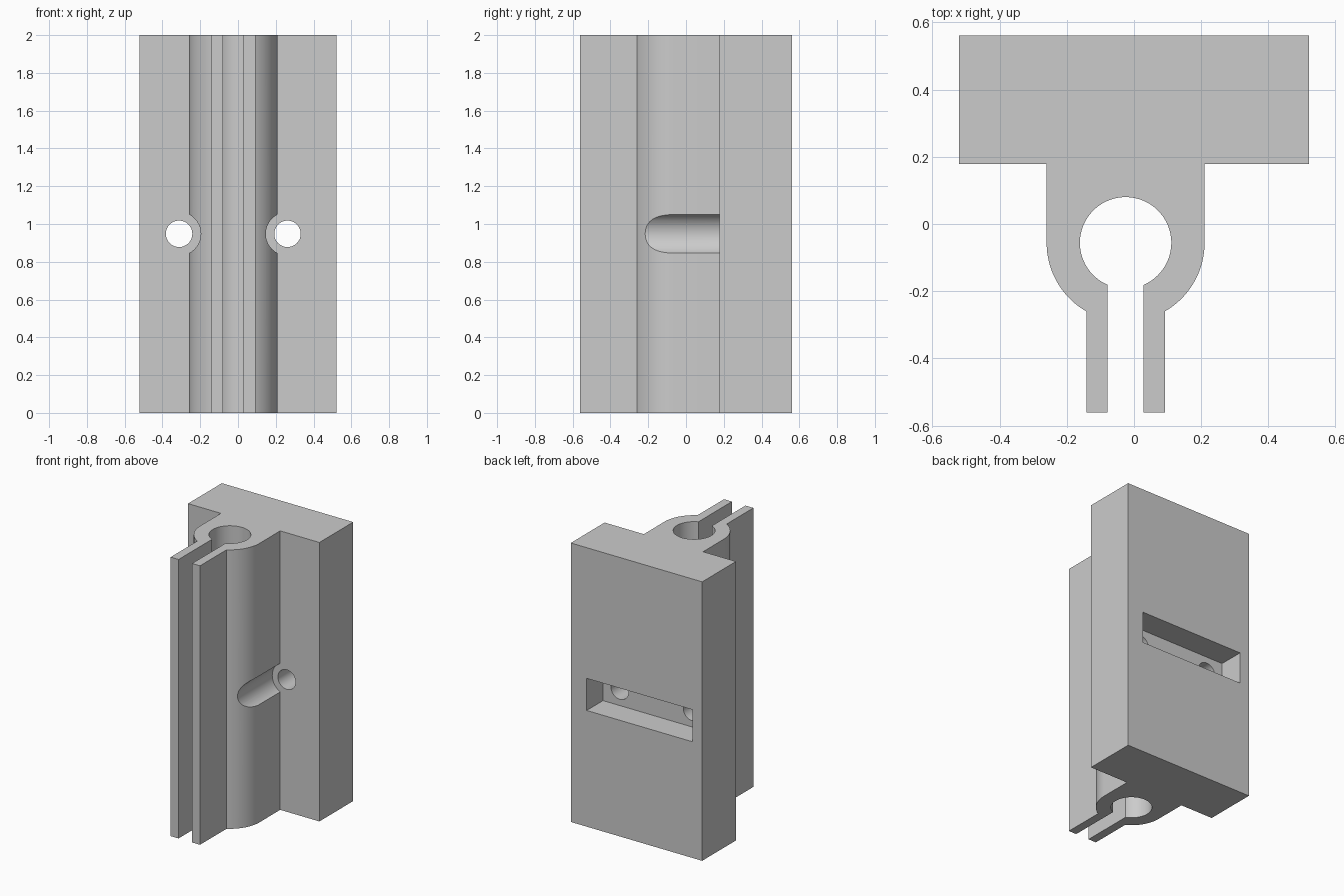
import bpy, bmesh, math
from mathutils import Matrix

if "Cube" in bpy.data.objects:
    bpy.data.objects.remove(bpy.data.objects["Cube"])

CX, CY = -0.025, -0.056        # clamp bore centre
BORE, OUTER = 0.136, 0.235     # bore and outer wall radii
GAP, FIN = 0.0535, 0.1165      # half gap and half width over the fins
FACE, BACK, FRONT = 0.178, 0.561, -0.561
HOLE_Z = 0.948


def arc(radius, x0, x1, n, long_way=False):
    """Arc round the bore centre between two offsets, below or over the top."""
    a0 = -math.acos(x0 / radius)
    a1 = -math.acos(x1 / radius)
    if long_way:
        a1 += 2 * math.pi if a1 < a0 else 0
        a0 -= 2 * math.pi if a0 > a1 else 0
    return [(CX + radius * math.cos(a0 + (a1 - a0) * i / n),
             CY + radius * math.sin(a0 + (a1 - a0) * i / n)) for i in range(n + 1)]


def finish(name, bm):
    bmesh.ops.recalc_face_normals(bm, faces=bm.faces)
    mesh = bpy.data.meshes.new(name)
    bm.to_mesh(mesh)
    bm.free()
    obj = bpy.data.objects.new(name, mesh)
    bpy.context.collection.objects.link(obj)
    return obj


def rod(name, x, radius, y0, y1):
    """Cylinder along y, used as a cutter."""
    bm = bmesh.new()
    place = Matrix.Translation((x, (y0 + y1) / 2, HOLE_Z)) @ Matrix.Rotation(math.pi / 2, 4, 'X')
    bmesh.ops.create_cone(bm, cap_ends=True, segments=64, radius1=radius,
                          radius2=radius, depth=y1 - y0, matrix=place)
    return finish(name, bm)


def box(name, x, sx, y0, y1, sz):
    bm = bmesh.new()
    place = Matrix.Translation((x, (y0 + y1) / 2, HOLE_Z)) @ Matrix.Diagonal((sx, y1 - y0, sz, 1))
    bmesh.ops.create_cube(bm, size=1, matrix=place)
    return finish(name, bm)


# Clamp profile: mounting block, round clamp wall, two fins and open bore
outline = [(-0.521, BACK), (-0.521, FACE), (CX - OUTER, FACE)]
outline += arc(OUTER, -OUTER, -FIN, 24)
outline += [(CX - FIN, FRONT), (CX - GAP, FRONT)]
outline += arc(BORE, GAP, -GAP, 72, True)[::-1]
outline += [(CX + GAP, FRONT), (CX + FIN, FRONT)]
outline += arc(OUTER, FIN, OUTER, 24)
outline += [(CX + OUTER, FACE), (0.521, FACE), (0.521, BACK)]

bm = bmesh.new()
base = bm.faces.new([bm.verts.new((x, y, 0)) for x, y in outline])
top = bmesh.ops.extrude_face_region(bm, geom=[base])
bmesh.ops.translate(bm, vec=(0, 0, 2),
                    verts=[v for v in top["geom"] if isinstance(v, bmesh.types.BMVert)])
body = finish("clamp_body", bm)

# Cutters: rear pocket, bolt holes and bolt head clearance grooves
cutters = [box("pocket_cutter", CX, 0.84, BACK - 0.185, BACK + 0.1, 0.23)]
for side in (-1, 1):
    x = CX + side * 0.287
    cutters.append(rod("groove_cutter", x, 0.115, -0.4, FACE))
    cutters.append(rod("bolt_hole_cutter", x, 0.07, 0.1, 0.45))

bpy.context.view_layer.objects.active = body
body.select_set(True)
for cutter in cutters:
    cutter.hide_render = True
    mod = body.modifiers.new("cut", 'BOOLEAN')
    mod.operation = 'DIFFERENCE'
    mod.solver = 'EXACT'
    mod.object = cutter
    bpy.ops.object.modifier_apply(modifier=mod.name)
    bpy.data.objects.remove(cutter)

# Single grey finish
grey = bpy.data.materials.new("grey")
grey.diffuse_color = (0.6, 0.6, 0.6, 1)
grey.use_nodes = True
grey.node_tree.nodes["Principled BSDF"].inputs["Base Color"].default_value = grey.diffuse_color
body.data.materials.clear()
body.data.materials.append(grey)
for poly in body.data.polygons:
    poly.material_index = 0
bpy.ops.object.shade_smooth_by_angle(angle=math.radians(30))
